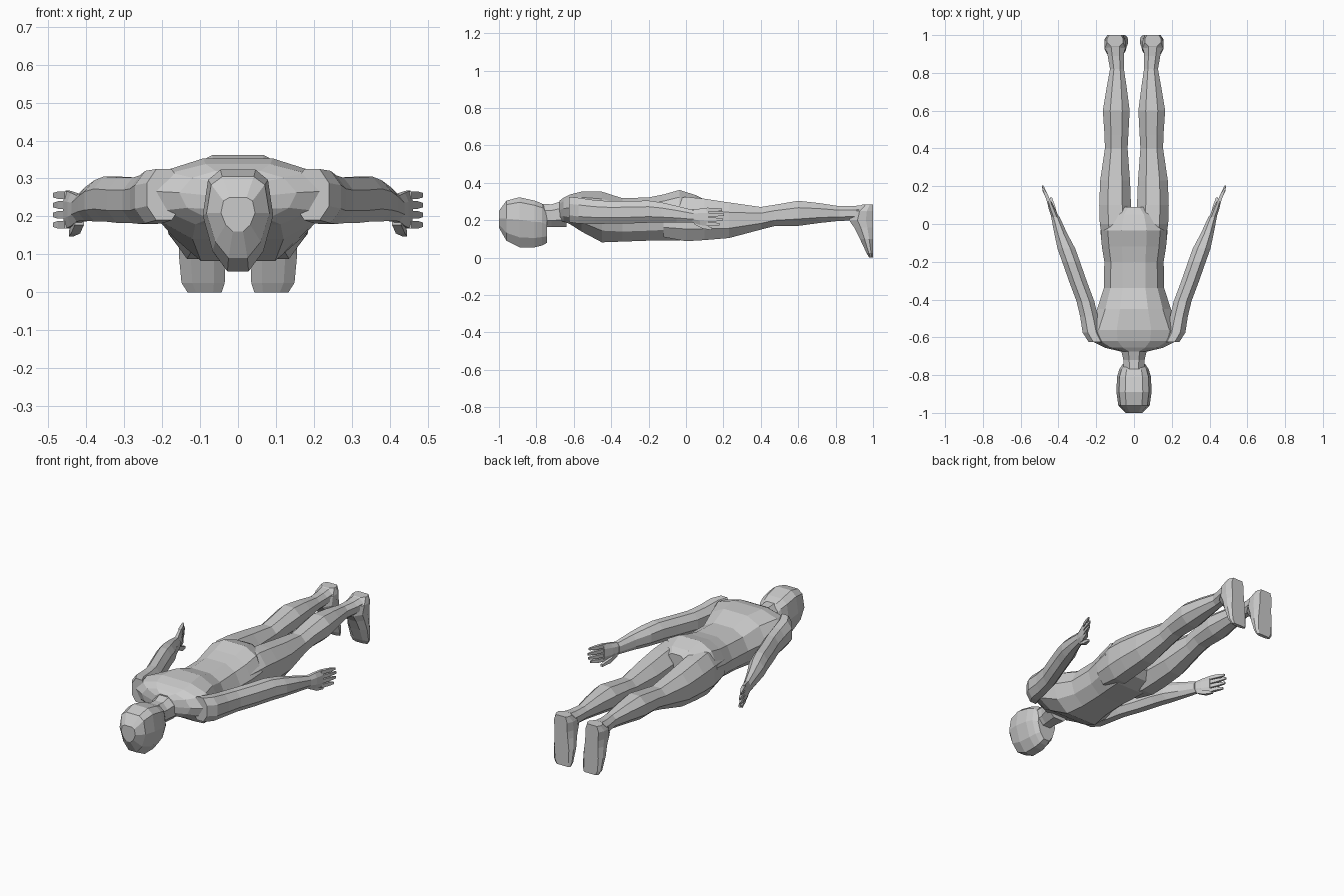
import bpy, bmesh

# Unit cross-sections (across, up)
def mirrored(half):
    return half + [(-x, z) for x, z in reversed(half)]

TORSO = mirrored([(.38, 1), (.78, .72), (1, .12), (.87, -.5), (.5, -.95)])
HEAD = mirrored([(.5, 1), (.85, .8), (1, .1), (.72, -.6), (.3, -1)])
LIMB = mirrored([(.45, 1), (1, .45), (1, -.45), (.45, -1)])
BOX = mirrored([(1, 1), (1, -1)])
FOOT = mirrored([(.75, 1), (1, .4), (1, -.3), (.5, -1)])


def loft(name, rings, shape, mirror=False, upright=False):
    """Rings are (centre x, station, half width, low, high); stations run along y, or z if upright."""
    bm = bmesh.new()
    loops = []
    for cx, s, hw, lo, hi in rings:
        mid, half = (lo + hi) / 2, (hi - lo) / 2
        loop = []
        for a, b in shape:
            u, v = cx + a * hw, mid + b * half
            loop.append(bm.verts.new((u, v, s) if upright else (u, s, v)))
        loops.append(loop)
    n = len(shape)
    for p, q in zip(loops, loops[1:]):
        for i in range(n):
            bm.faces.new((p[i], p[(i + 1) % n], q[(i + 1) % n], q[i]))
    bm.faces.new(loops[0])
    bm.faces.new(loops[-1])
    bmesh.ops.recalc_face_normals(bm, faces=bm.faces)
    mesh = bpy.data.meshes.new(name)
    bm.to_mesh(mesh)
    bm.free()
    ob = bpy.data.objects.new(name, mesh)
    bpy.context.collection.objects.link(ob)
    if mirror:
        ob.modifiers.new("mirror", 'MIRROR')
    return ob


# Head, lying face down, and neck
loft("head", [(0, -1.0, .045, .16, .25), (0, -.96, .083, .09, .305),
              (0, -.89, .093, .055, .323), (0, -.81, .09, .055, .305),
              (0, -.77, .078, .065, .29), (0, -.742, .06, .08, .25)], HEAD)
loft("neck", [(0, -.80, .055, .16, .29), (0, -.72, .056, .165, .285),
              (0, -.64, .075, .165, .31)], LIMB)

# Torso from shoulders to seat
loft("torso", [(0, -.675, .07, .19, .305), (0, -.655, .155, .19, .32),
               (0, -.62, .225, .175, .338), (0, -.56, .24, .135, .353),
               (0, -.45, .195, .075, .353), (0, -.34, .16, .08, .318),
               (0, -.2, .157, .085, .322), (0, -.12, .17, .085, .338),
               (0, -.035, .178, .085, .362), (0, .05, .14, .11, .335),
               (0, .09, .075, .15, .315)], TORSO)

# Legs
loft("leg", [(.09, -.12, .07, .11, .30), (.097, 0, .084, .088, .325),
             (.1, .1, .084, .094, .315), (.1, .23, .079, .105, .295),
             (.094, .40, .06, .15, .271), (.093, .47, .063, .168, .282),
             (.094, .60, .071, .17, .304), (.092, .71, .055, .185, .292),
             (.09, .82, .037, .197, .275), (.096, .89, .043, .198, .275),
             (.1, .96, .052, .205, .283)], LIMB, True)

# Feet, toes pointing down
loft("foot", [(.088, 0, .045, .98, 1), (.092, .025, .057, .965, 1),
              (.094, .1, .062, .93, 1), (.096, .16, .056, .90, 1),
              (.098, .2, .054, .872, 1), (.1, .25, .056, .89, 1),
              (.1, .283, .042, .94, 1)], FOOT, True, True)

# Arms from shoulder to wrist
loft("arm", [(.195, -.625, .045, .19, .325), (.222, -.575, .05, .182, .32),
             (.238, -.49, .047, .18, .308), (.257, -.41, .047, .182, .302),
             (.298, -.30, .047, .183, .303), (.333, -.20, .047, .187, .305),
             (.358, -.13, .047, .187, .295), (.388, -.05, .034, .188, .277),
             (.417, .04, .022, .187, .254)], LIMB, True)

# Hands held edge-on, with palm, fingers and thumb
loft("palm", [(.415, .03, .02, .188, .254), (.432, .075, .018, .175, .262),
              (.449, .12, .012, .168, .268)], LIMB, True)
for i, tip in enumerate([.18, .198, .203, .192]):
    z = .178 + .026 * i
    loft("finger", [(.447, .11, .010, z - .010, z + .010),
                    (.465, .155, .009, z - .010, z + .010),
                    (.483, tip, .004, z - .006, z + .006)], BOX, True)
loft("thumb", [(.418, .045, .012, .178, .205), (.428, .09, .012, .155, .18),
               (.44, .14, .006, .147, .16)], BOX, True)
